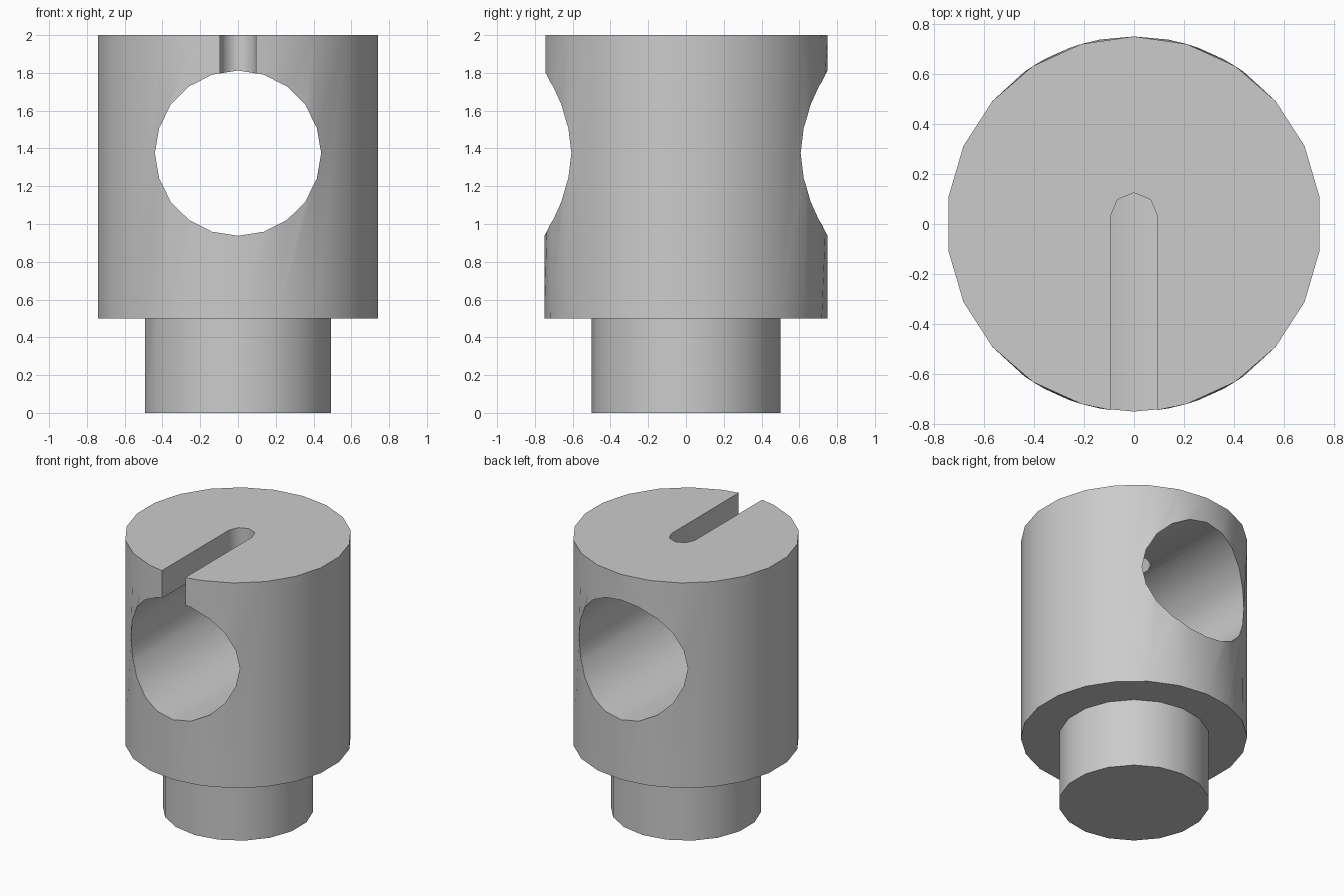
import bpy, bmesh
from math import sin, cos, pi, hypot, radians
from mathutils import Matrix

if "Cube" in bpy.data.objects:
    bpy.data.objects.remove(bpy.data.objects["Cube"])


def circle(r, n):
    # Starts on the +y axis so a vertex sits at front and back
    return [(-r * sin(2 * pi * i / n), r * cos(2 * pi * i / n)) for i in range(n)]


def prism(name, outline, z0, z1, matrix=Matrix()):
    bm = bmesh.new()
    face = bm.faces.new([bm.verts.new((x, y, z0)) for x, y in outline])
    ext = bmesh.ops.extrude_face_region(bm, geom=[face], use_keep_orig=True)
    top = [g for g in ext["geom"] if isinstance(g, bmesh.types.BMVert)]
    bmesh.ops.translate(bm, verts=top, vec=(0, 0, z1 - z0))
    bmesh.ops.transform(bm, matrix=matrix, verts=bm.verts)
    bmesh.ops.recalc_face_normals(bm, faces=bm.faces)
    mesh = bpy.data.meshes.new(name)
    bm.to_mesh(mesh)
    bm.free()
    obj = bpy.data.objects.new(name, mesh)
    bpy.context.collection.objects.link(obj)
    return obj


def boolean(target, tool, operation):
    tool.hide_render = True
    mod = target.modifiers.new(tool.name, "BOOLEAN")
    mod.operation = operation
    mod.solver = "EXACT"
    mod.object = tool
    bpy.context.view_layer.objects.active = target
    bpy.ops.object.modifier_apply(modifier=mod.name)
    bpy.data.objects.remove(tool)


# Main drum and narrower stem below it
body = prism("slotted_rod_holder", circle(0.75, 22), 0.5, 2.0)
stem = prism("stem", circle(0.5, 18), 0.0, 0.7)
boolean(body, stem, "UNION")

# Cross bore running front to back
bore = prism("bore_cutter", circle(0.4375, 20), -1, 1,
             Matrix.Translation((0, 0, 1.375)) @ Matrix.Rotation(pi / 2, 4, "X"))
boolean(body, bore, "DIFFERENCE")

# Round-ended slot from the front edge, open down into the bore
w = 0.094
slot_outline = [(w * cos(pi * i / 4), 0.031 + w * sin(pi * i / 4)) for i in range(5)]
slot = prism("slot_cutter", slot_outline + [(-w, -1), (w, -1)], 1.6, 2.2)
boolean(body, slot, "DIFFERENCE")

# Put the cut edges back on the true drum radius
bm = bmesh.new()
bm.from_mesh(body.data)
bmesh.ops.remove_doubles(bm, verts=bm.verts, dist=0.0005)
for v in bm.verts:
    r = hypot(v.co.x, v.co.y)
    if r > 0.7:
        v.co.x *= 0.75 / r
        v.co.y *= 0.75 / r
bm.to_mesh(body.data)
bm.free()

bpy.ops.object.select_all(action="DESELECT")
body.select_set(True)
bpy.context.view_layer.objects.active = body
bpy.ops.object.shade_smooth_by_angle(angle=radians(50))
